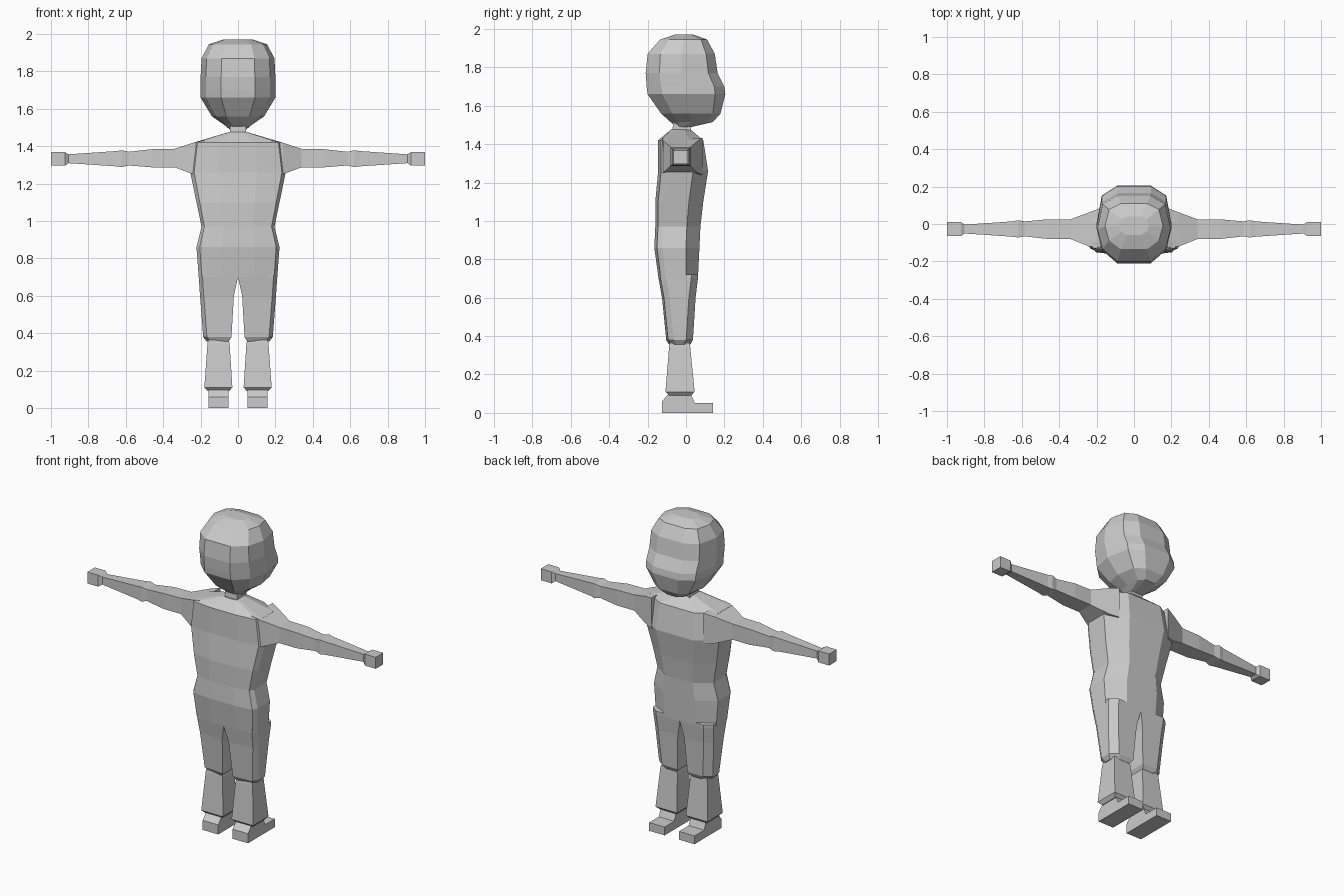
import bpy, bmesh

grey = bpy.data.materials.new("light_grey")
grey.diffuse_color = (0.6, 0.6, 0.6, 1)


def loft(name, rings, mirror=False):
    """Skin a list of equal-length point rings and cap both ends."""
    bm = bmesh.new()
    loops = [[bm.verts.new(p) for p in r] for r in rings]
    n = len(loops[0])
    for a, b in zip(loops, loops[1:]):
        for i in range(n):
            j = (i + 1) % n
            bm.faces.new((a[i], a[j], b[j], b[i]))
    bm.faces.new(loops[0])
    bm.faces.new(loops[-1])
    bmesh.ops.recalc_face_normals(bm, faces=bm.faces)
    me = bpy.data.meshes.new(name)
    bm.to_mesh(me)
    bm.free()
    me.materials.append(grey)
    ob = bpy.data.objects.new(name, me)
    bpy.context.collection.objects.link(ob)
    if mirror:
        ob.modifiers.new("Mirror", 'MIRROR')
    return ob


def sym_ring(shape, z, w, y0, y1):
    """Left-right symmetric ring; shape holds (width fraction, depth fraction)."""
    half = [(w * u, y0 + (y1 - y0) * v, z) for u, v in shape]
    return half + [(-x, y, z) for x, y, z in reversed(half)]


def box_z(z, x0, x1, y0, y1):
    return [(x0, y0, z), (x1, y0, z), (x1, y1, z), (x0, y1, z)]


def box_x(x, y0, y1, z0, z1):
    return [(x, y0, z0), (x, y1, z0), (x, y1, z1), (x, y0, z1)]


def thigh_ring(z, x0, x1, y0, y1):
    return [(x0, y0, z), (x1 - .02, y0 + .01, z), (x1, y0 + .04, z),
            (x1, y1 - .035, z), (x1 - .045, y1, z), (x0, y1, z)]


# Head, fuller at the lower back
head_shape = [(.45, 0), (.86, .19), (1, .5), (.86, .87), (.45, 1)]
loft("head", [sym_ring(head_shape, *r) for r in [
    (1.49, .045, -.05, .03), (1.515, .075, -.08, .14), (1.56, .14, -.13, .18),
    (1.66, .2, -.2, .205), (1.70, .2, -.205, .2), (1.77, .2, -.21, .165),
    (1.87, .195, -.2, .15), (1.945, .155, -.135, .11), (1.97, .08, -.06, .04)]])

# Neck
loft("neck", [box_z(1.43, -.045, .045, -.075, .02),
              box_z(1.53, -.04, .04, -.065, .03)])

# Torso with shoulder slope, waist and hips
torso_shape = [(.4, 0), (.92, .06), (1, .18), (1, .7), (.5, 1)]
loft("torso", [sym_ring(torso_shape, *r) for r in [
    (.70, .21, -.143, .062), (.86, .222, -.165, .07), (.97, .195, -.16, .075),
    (1.10, .222, -.16, .09), (1.26, .255, -.145, .115),
    (1.42, .235, -.145, .09), (1.475, .05, -.08, .025)]])

# Thighs
loft("thigh", [thigh_ring(*r) for r in [
    (.72, 0, .21, -.145, .063), (.70, 0, .21, -.143, .062),
    (.60, .022, .203, -.125, .05), (.38, .035, .186, -.103, .036),
    (.355, .05, .167, -.088, .022)]], True)

# Lower legs
loft("lower_leg", [box_z(*r) for r in [
    (.365, .05, .16, -.085, .02), (.345, .045, .163, -.088, .022),
    (.11, .03, .18, -.107, .045), (.09, .048, .162, -.088, .026)]], True)

# Feet: side profile carried across the width
foot = [(-.125, 0), (.14, 0), (.14, .052), (.045, .052), (.025, .1),
        (-.09, .1), (-.125, .06)]
loft("foot", [[(x, y, z) for y, z in foot] for x in (.05, .157)], True)

# Arms, swelling at shoulder and elbow
loft("arm", [box_x(*r) for r in [
    (.18, -.125, .085, 1.24, 1.432), (.24, -.12, .062, 1.25, 1.418),
    (.34, -.08, .025, 1.287, 1.386), (.46, -.08, .025, 1.287, 1.384),
    (.585, -.066, .014, 1.297, 1.37), (.62, -.072, .02, 1.288, 1.378),
    (.65, -.068, .014, 1.292, 1.374), (.915, -.05, -.004, 1.31, 1.356)]], True)

# Hands
loft("hand", [box_x(*r) for r in [
    (.905, -.05, -.004, 1.31, 1.356), (.925, -.064, .01, 1.296, 1.368),
    (1.0, -.064, .01, 1.296, 1.368)]], True)
